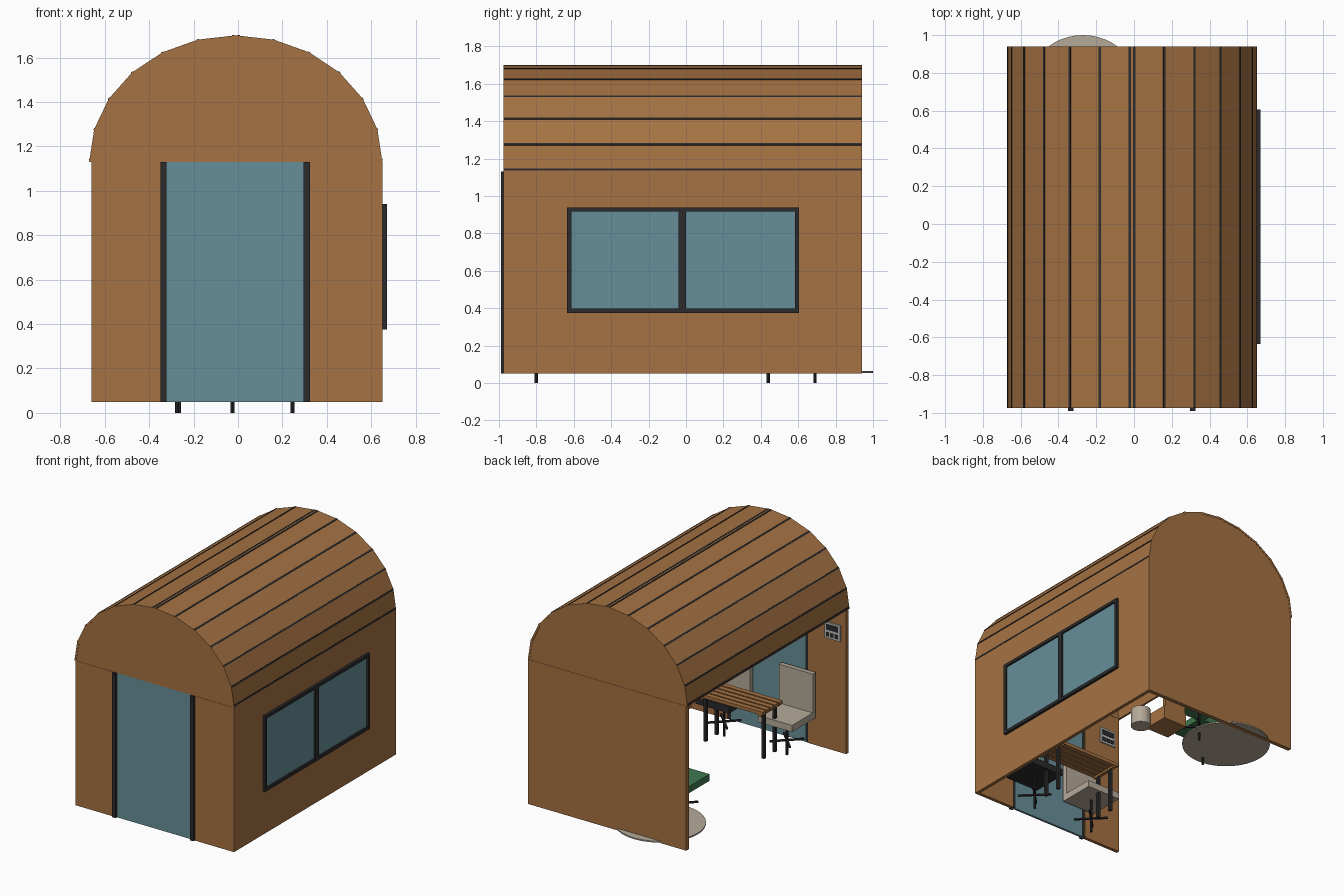
import bpy, bmesh, math
from mathutils import Vector

if "Cube" in bpy.data.objects:
    bpy.data.objects.remove(bpy.data.objects["Cube"])


def mat(name, r, g, b):
    m = bpy.data.materials.new(name)
    m.diffuse_color = (r, g, b, 1)
    m.use_nodes = True
    m.node_tree.nodes["Principled BSDF"].inputs["Base Color"].default_value = m.diffuse_color
    return m


WOOD = mat("warm wood", 0.376, 0.168, 0.055)
GLASS = mat("teal glass", 0.135, 0.275, 0.32)
DARK = mat("dark metal", 0.024, 0.024, 0.026)
BEIGE = mat("beige fabric", 0.46, 0.40, 0.32)
GREEN = mat("green fabric", 0.05, 0.19, 0.08)
GREY = mat("light grey", 0.48, 0.50, 0.50)


def finish(name, bm, m):
    bmesh.ops.recalc_face_normals(bm, faces=bm.faces)
    me = bpy.data.meshes.new(name)
    bm.to_mesh(me)
    bm.free()
    me.materials.append(m)
    ob = bpy.data.objects.new(name, me)
    bpy.context.collection.objects.link(ob)
    return ob


def box(name, x0, x1, y0, y1, z0, z1, m):
    bm = bmesh.new()
    bmesh.ops.create_cube(bm, size=1)
    for v in bm.verts:
        v.co = Vector(((x0 + x1) / 2 + v.co.x * (x1 - x0),
                       (y0 + y1) / 2 + v.co.y * (y1 - y0),
                       (z0 + z1) / 2 + v.co.z * (z1 - z0)))
    return finish(name, bm, m)


def cylinder(name, x, y, z0, z1, r, m, n=12):
    bm = bmesh.new()
    bmesh.ops.create_cone(bm, cap_ends=True, segments=n, radius1=r, radius2=r, depth=z1 - z0)
    bmesh.ops.translate(bm, verts=bm.verts, vec=(x, y, (z0 + z1) / 2))
    return finish(name, bm, m)


def prism(name, pts, y0, y1, m):
    # extrude an x-z outline along y
    bm = bmesh.new()
    f = bm.faces.new([bm.verts.new((x, y0, z)) for x, z in pts])
    ext = bmesh.ops.extrude_face_region(bm, geom=[f])["geom"]
    bmesh.ops.translate(bm, verts=[v for v in ext if isinstance(v, bmesh.types.BMVert)],
                        vec=(0, y1 - y0, 0))
    return finish(name, bm, m)


Y0, Y1, Z0, Z1 = -0.975, 0.94, 0.05, 1.13

# walls: the left side is open and there is no floor
box("front_wall_left", -0.66, -0.345, Y0, Y0 + 0.025, Z0, Z1, WOOD)
box("front_wall_right", 0.32, 0.65, Y0, Y0 + 0.025, Z0, Z1, WOOD)
box("back_wall", -0.66, 0.65, Y1 - 0.03, Y1, Z0, Z1, WOOD)
box("right_wall", 0.625, 0.65, Y0 + 0.025, Y1 - 0.03, Z0, Z1, WOOD)

# glass door and its side posts
box("door_glass", -0.345, 0.32, Y0 + 0.003, Y0 + 0.02, Z0, Z1, GLASS)
for n, x in (("left", -0.35), ("right", 0.296)):
    box("door_post_" + n, x, x + 0.029, -0.99, Y0 + 0.022, Z0, Z1, DARK)

# double window on the right wall
for y in (-0.635, -0.04, 0.582):
    w = 0.04 if y == -0.04 else 0.023
    box("window_upright", 0.648, 0.67, y, y + w, 0.375, 0.94, DARK)
for z in (0.375, 0.917):
    box("window_rail", 0.648, 0.67, -0.635, 0.605, z, z + 0.023, DARK)
for y0, y1 in ((-0.62, -0.03), (-0.01, 0.59)):
    box("window_pane", 0.649, 0.657, y0, y1, 0.39, 0.925, GLASS)
    box("window_pane_inside", 0.619, 0.626, y0, y1, 0.39, 0.925, GLASS)

# arched roof of twelve planks with dark seams
def arc(i, inset=0.0):
    a = math.pi * i / 12
    return Vector((-0.01 + (0.66 - inset) * math.cos(a), Z1 + (0.57 - inset) * math.sin(a)))


for i in range(12):
    prism("roof_plank", [arc(i), arc(i + 1), arc(i + 1, 0.015), arc(i, 0.015)], Y0, Y1, WOOD)


def seam(p, d):
    n = Vector((-d.y, d.x))
    if n.y < 0:
        n = -n
    prism("roof_seam", [p - d * 0.006 + n * 0.002, p + d * 0.006 + n * 0.002,
                        p + d * 0.006 - n * 0.005, p - d * 0.006 - n * 0.005],
          Y0 + 0.001, Y1 - 0.001, DARK)


for i in range(1, 12):
    d = (arc(i + 1) - arc(i - 1)).normalized()
    if i == 6:
        for s in (-1, 1):
            seam(arc(6) + Vector((s * 0.012, -0.001)), d)
    else:
        seam(arc(i), d)
for i, j in ((0, 1), (12, 11)):
    d = (arc(j) - arc(i)).normalized()
    seam(arc(i) + d * 0.012, d)

# gables
for n, y in (("front", Y0 + 0.002), ("back", Y1 - 0.027)):
    prism(n + "_gable", [arc(i, 0.013) for i in range(13)], y, y + 0.025, WOOD)


# swivel chair: post, spokes, seat and back on the given y side
def chair(name, x, y, side, seat, back):
    cylinder(name + "_post", x, y, 0, 0.26, 0.009, DARK, 8)
    for k in range(4):
        ob = box(name + "_spoke", 0, 0.12, -0.007, 0.007, -0.006, 0.006, DARK)
        ob.location = (x, y, 0.11)
        ob.rotation_euler = (0, 0, math.radians(45 + 90 * k))
    box(name + "_seat", x - 0.14, x + 0.14, y - 0.14, y + 0.14, 0.26, 0.31, seat)
    e = y + side * 0.14
    box(name + "_back", x - 0.14, x + 0.14, min(e, e - side * 0.035),
        max(e, e - side * 0.035), 0.31, 0.60, back)


chair("dining_chair_left", -0.275, -0.80, -1, BEIGE, BEIGE)
chair("dining_chair_right", 0.245, -0.80, -1, DARK, BEIGE)
chair("lounge_chair_left", -0.265, 0.44, 1, GREEN, GREEN)
chair("lounge_chair_right", -0.025, 0.69, 1, GREEN, GREEN)

# slatted dining table
for k in range(5):
    y = -0.74 + k * 0.049
    box("table_slat", -0.28, 0.27, y, y + 0.038, 0.405, 0.43, WOOD)
for x in (-0.25, 0.23):
    box("table_crossbar", x - 0.012, x + 0.012, -0.73, -0.51, 0.39, 0.405, WOOD)
    for y in (-0.69, -0.56):
        box("table_leg", x - 0.011, x + 0.011, y - 0.011, y + 0.011, 0.06, 0.395, DARK)

# round rug, low wooden seat and drum stool
cylinder("round_rug", -0.27, 0.69, 0.055, 0.065, 0.31, BEIGE, 48)
box("low_seat", 0.09, 0.29, 0.48, 0.68, 0.07, 0.17, WOOD)
box("low_seat_back", 0.10, 0.28, 0.65, 0.68, 0.17, 0.30, WOOD)
ob = cylinder("drum_stool", 0.34, 0.48, 0.07, 0.20, 0.07, BEIGE, 24)

# control panel inside the front wall
p = Y0 + 0.025
box("panel_plate", -0.615, -0.485, p, p + 0.009, 0.88, 1.0, GREY)
box("panel_screen", -0.60, -0.50, p + 0.008, p + 0.013, 0.945, 0.985, DARK)
for k in range(3):
    x = -0.60 + k * 0.037
    box("panel_button", x, x + 0.026, p + 0.008, p + 0.013, 0.895, 0.925, DARK)
